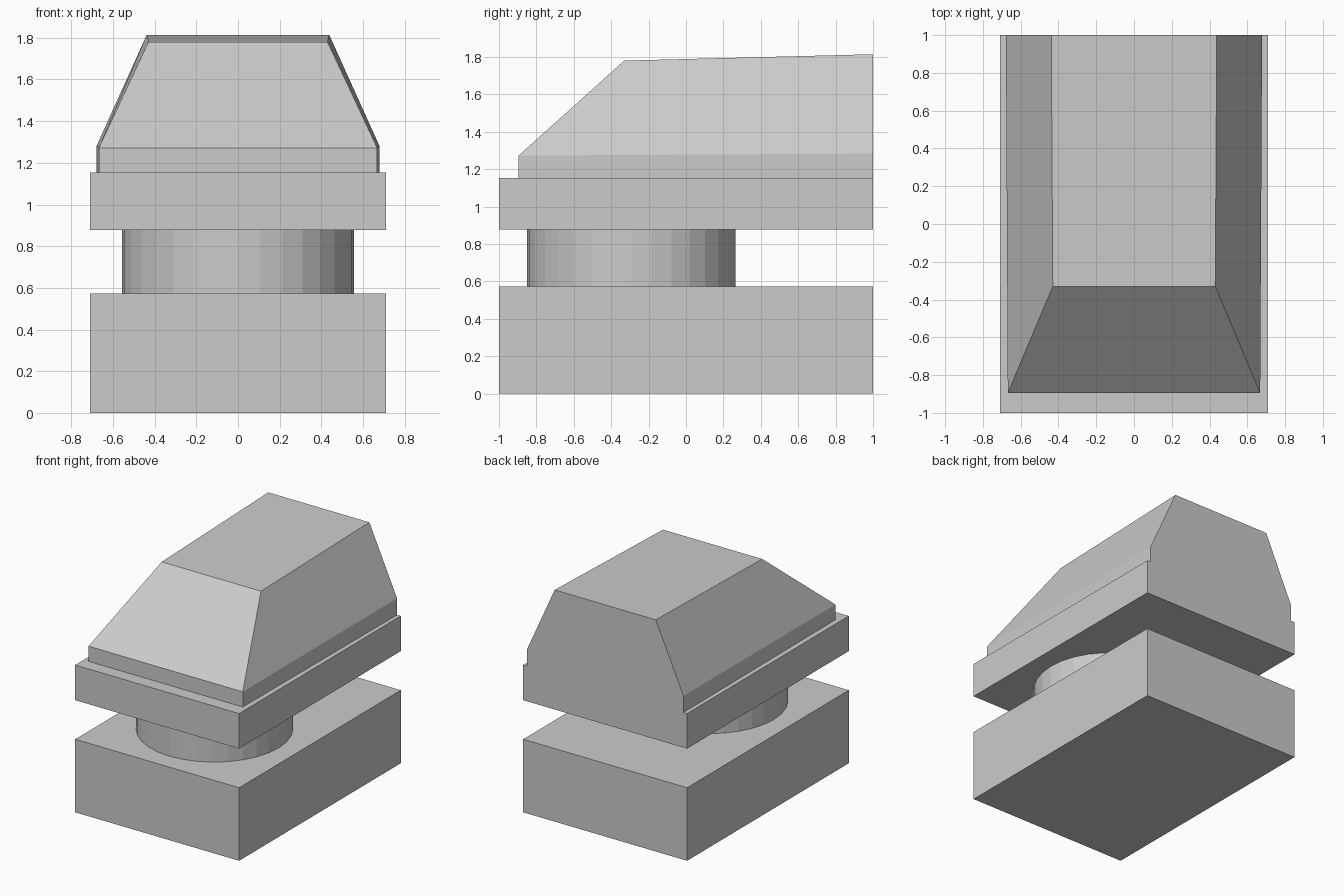
import bpy, bmesh

if "Cube" in bpy.data.objects:
    bpy.data.objects.remove(bpy.data.objects["Cube"])


def box(name, half_x, y0, y1, z0, z1):
    bpy.ops.mesh.primitive_cube_add(size=1, location=(0, (y0 + y1) / 2, (z0 + z1) / 2))
    ob = bpy.context.object
    ob.name = name
    ob.scale = (2 * half_x, y1 - y0, z1 - z0)
    bpy.ops.object.transform_apply(location=False, rotation=False, scale=True)
    return ob


# Base block and upper slab
box("base_block", 0.71, -1, 1, 0, 0.572)
box("upper_slab", 0.71, -1, 1, 0.878, 1.153)

# Round neck between them, set toward the front
bpy.ops.mesh.primitive_cylinder_add(vertices=32, radius=0.557, depth=0.306,
                                    location=(0, -0.292, 0.725))
bpy.context.object.name = "round_neck"

# Sloped hood: front and back cross-sections as half-width, y, z,
# listed from bottom to top and mirrored across x
front = [(0.668, -0.895, 1.153), (0.668, -0.895, 1.272), (0.43, -0.33, 1.78)]
back = [(0.678, 1, 1.15), (0.678, 1, 1.283), (0.438, 1, 1.814)]

bm = bmesh.new()


def ring(section):
    pts = [(-x, y, z) for x, y, z in section] + [(x, y, z) for x, y, z in reversed(section)]
    return [bm.verts.new(p) for p in pts]


f, b = ring(front), ring(back)
for i in range(6):
    j = (i + 1) % 6
    bm.faces.new((f[i], f[j], b[j], b[i]))
bm.faces.new(b)                          # flat back
bm.faces.new((f[0], f[1], f[4], f[5]))   # low front lip
bm.faces.new((f[1], f[2], f[3], f[4]))   # front slope
bmesh.ops.recalc_face_normals(bm, faces=bm.faces)
mesh = bpy.data.meshes.new("sloped_hood")
bm.to_mesh(mesh)
bm.free()
bpy.context.collection.objects.link(bpy.data.objects.new("sloped_hood", mesh))
